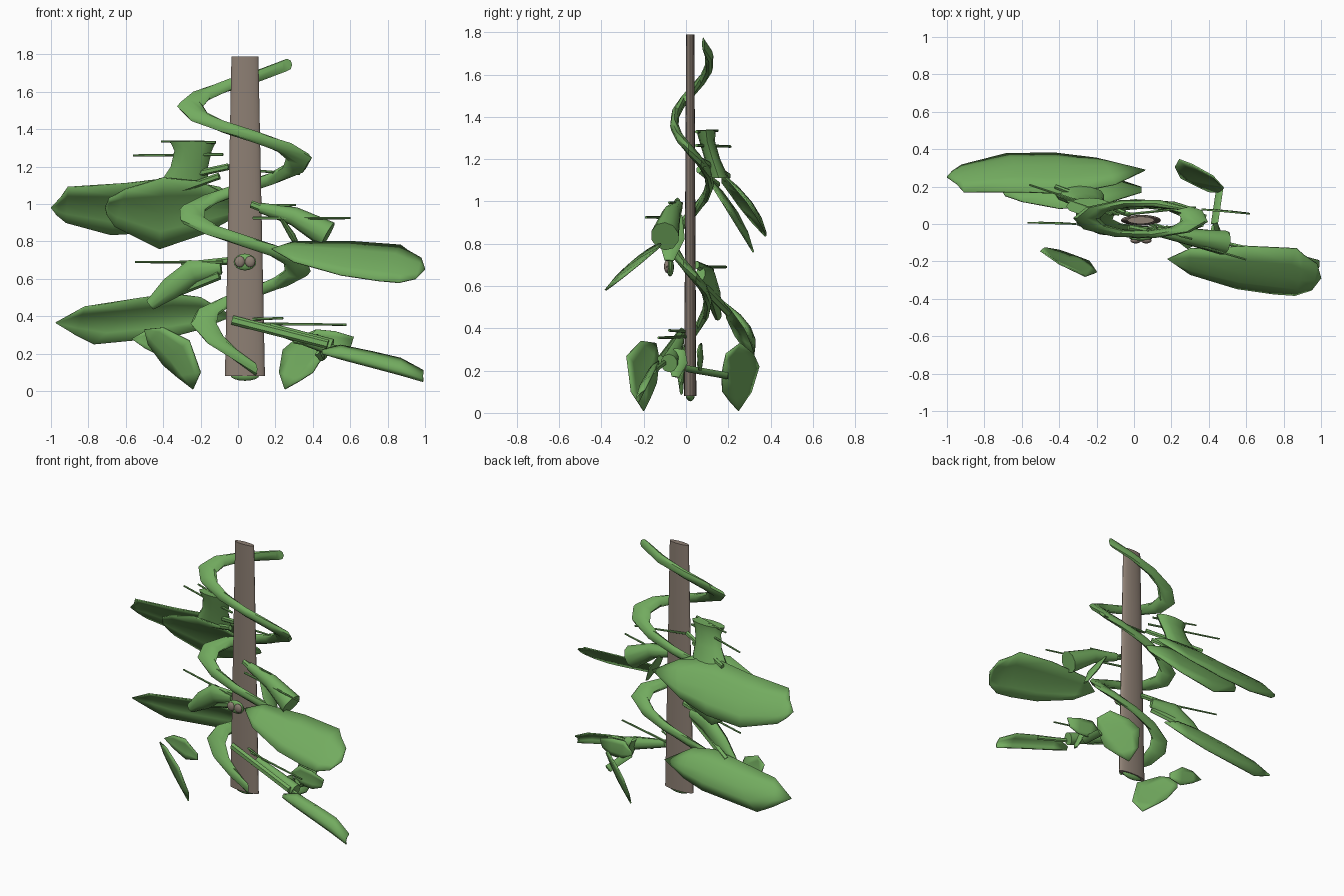
import bpy, bmesh, math
from mathutils import Vector

if "Cube" in bpy.data.objects:
    bpy.data.objects.remove(bpy.data.objects["Cube"])


def material(name, rgb):
    m = bpy.data.materials.new(name)
    m.diffuse_color = (*rgb, 1)
    m.use_nodes = True
    m.node_tree.nodes["Principled BSDF"].inputs["Base Color"].default_value = m.diffuse_color
    return m


GREEN = material("leaf green", (0.17, 0.41, 0.115))
BARK = material("bark brown", (0.27, 0.215, 0.175))


def add(name, bm, mat, angle=40):
    bmesh.ops.recalc_face_normals(bm, faces=bm.faces)
    me = bpy.data.meshes.new(name)
    bm.to_mesh(me)
    bm.free()
    me.materials.append(mat)
    ob = bpy.data.objects.new(name, me)
    bpy.context.collection.objects.link(ob)
    bpy.ops.object.select_all(action='DESELECT')
    bpy.context.view_layer.objects.active = ob
    ob.select_set(True)
    bpy.ops.object.shade_smooth_by_angle(angle=math.radians(angle))
    return ob


def leaf(name, upper, lower, plane, bulge=0.0, rows=4):
    """Blade between two (x, z) edges, lying on y = a + b*x + c*z."""
    a, b, c = plane
    widest = max(abs(u[1] - l[1]) for u, l in zip(upper, lower))
    bm = bmesh.new()
    grid = []
    for (ux, uz), (lx, lz) in zip(upper, lower):
        col = []
        for i in range(rows + 1):
            t = i / rows
            x, z = ux + (lx - ux) * t, uz + (lz - uz) * t
            y = a + b * x + c * z + bulge * 4 * t * (1 - t) * abs(uz - lz) / widest
            col.append(bm.verts.new((x, y, z)))
        grid.append(col)
    for p, q in zip(grid, grid[1:]):
        for i in range(rows):
            bm.faces.new((p[i], q[i], q[i + 1], p[i + 1]))
    bmesh.ops.remove_doubles(bm, verts=bm.verts, dist=0.0005)
    ob = add(name, bm, GREEN)
    s = ob.modifiers.new("thickness", 'SOLIDIFY')
    s.thickness = 0.008
    s.offset = 0


def skin(name, rings, mat):
    """Closed skin over a row of vertex rings given as coordinates."""
    bm = bmesh.new()
    rings = [[bm.verts.new(co) for co in ring] for ring in rings]
    n = len(rings[0])
    for r, s in zip(rings, rings[1:]):
        for k in range(n):
            bm.faces.new((r[k], r[(k + 1) % n], s[(k + 1) % n], s[k]))
    bm.faces.new(rings[0])
    bm.faces.new(rings[-1])
    return add(name, bm, mat)


def tube(name, path, radii, flat=0.4, sides=10, mat=GREEN, level=False):
    """Tapered tube along a path, squashed in depth; level keeps rings horizontal."""
    path = [Vector(p) for p in path]
    rings = []
    for i, (o, r) in enumerate(zip(path, radii)):
        d = (path[min(i + 1, len(path) - 1)] - path[max(i - 1, 0)]).normalized()
        if level:
            d = Vector((0, 0, -1))
        side = d.cross(Vector((0, 1, 0))).normalized()
        deep = side.cross(d)
        rings.append([o + side * r * math.cos(k * math.tau / sides)
                      + deep * r * flat * math.sin(k * math.tau / sides)
                      for k in range(sides)])
    return skin(name, rings, mat)


def ball(name, centre, radii, mat):
    bm = bmesh.new()
    bmesh.ops.create_uvsphere(bm, u_segments=14, v_segments=8, radius=1)
    for v in bm.verts:
        v.co = Vector(c + r * k for c, r, k in zip(centre, radii, v.co))
    add(name, bm, mat)


# Support pole, oval in section, with a green foot
tube("pole", [(.037, .02, .08), (.037, .02, 1.79)], (.107, .072), 0.27, 24, BARK)
ball("pole_foot", (.037, .02, .085), (.08, .022, .03), GREEN)

# Climbing vine: a coarse helix of a wide band, squashed in depth
rings = []
N = 29
for i in range(N):
    u = -0.39 + 2.69 * i / (N - 1)
    a = math.tau * u
    r = 0.293 - 0.14 * max(0, u - 1.5)
    w = 0.035 if i in (0, N - 1) else 0.07
    zc = 1.52 - 0.575 * u - 0.27 * max(0, u - 2)
    ring = []
    for k in range(8):
        t = k * math.tau / 8
        rr = r + w * math.cos(t)
        ring.append((.037 - rr * math.cos(a), .028 - .29 * rr * math.sin(a),
                     zc + .033 * math.sin(t)))
    rings.append(ring)
skin("vine", rings, GREEN)

# Large leaves, left side behind the pole
leaf("upper_left_back_leaf",
     [(-1, .98), (-.95, 1.03), (-.91, 1.09), (-.6, 1.11), (-.35, 1.14), (-.1, 1.09), (.06, 1.0)],
     [(-1, .98), (-.97, .94), (-.92, .9), (-.68, .835), (-.42, .85), (-.2, .9), (.06, 1.0)],
     (1.045, .05, -0.76), 0.04)
leaf("upper_left_front_leaf",
     [(-.71, .98), (-.69, 1.03), (-.6, 1.08), (-.4, 1.14), (-.2, 1.12), (.04, 1.0)],
     [(-.71, .98), (-.7, .94), (-.66, .88), (-.42, .76), (-.18, .84), (.04, .96)],
     (0.79, 0, -0.62), 0.04)
leaf("lower_left_leaf",
     [(-.975, .365), (-.82, .45), (-.5, .5), (-.35, .52), (-.2, .5), (-.03, .4)],
     [(-.975, .365), (-.87, .3), (-.77, .25), (-.35, .29), (-.2, .33), (-.03, .4)],
     (0.52, .07, -0.6), 0.055)

# Large leaves, right side in front of the pole
leaf("upper_right_leaf",
     [(.18, .76), (.3, .8), (.6, .8), (.87, .78), (.91, .75), (.98, .71), (1, .65)],
     [(.18, .76), (.3, .69), (.55, .62), (.75, .59), (.86, .58), (.95, .6), (1, .65)],
     (-1.145, .045, 1.25), -0.03)
leaf("lower_right_leaf",
     [(.45, .22), (.55, .245), (.72, .21), (.87, .175), (.99, .11)],
     [(.45, .2), (.55, .17), (.72, .125), (.87, .085), (.99, .05)],
     (-.25, 0, 0.5), -0.03)

# Low hanging leaves
leaf("low_left_leaf",
     [(-.5, .33), (-.4, .34), (-.26, .27), (-.2, .1), (-.24, .01)],
     [(-.5, .33), (-.48, .25), (-.4, .14), (-.33, .08), (-.24, .01)],
     (-.354, -.66, -.36), -0.01)
leaf("low_right_leaf",
     [(.25, .01), (.22, .1), (.24, .22), (.31, .28), (.42, .33), (.48, .28)],
     [(.25, .01), (.33, .055), (.4, .1), (.45, .18), (.47, .24), (.48, .28)],
     (.43, -.75, .43), 0.01)
leaf("small_right_leaf",
     [(.36, .27), (.42, .33), (.52, .32), (.62, .29)],
     [(.36, .25), (.45, .2), (.53, .2), (.6, .23)],
     (.11, -.09, 0), 0.005)
leaf("small_left_leaf",
     [(-.57, .28), (-.5, .32), (-.41, .32), (-.31, .24)],
     [(-.57, .28), (-.5, .23), (-.4, .18), (-.31, .2)],
     (-.01, -.03, 0), 0.005)

# Rolled young leaves
tube("upper_left_rolled_leaf",
     [(-.24, .095, 1.335), (-.24, .1, 1.285), (-.26, .125, 1.2), (-.29, .155, 1.11)],
     (.123, .1, .1, .13), .37, 12, level=True)
tube("lower_left_rolled_leaf",
     [(-.09, .07, .66), (-.24, .1, .64), (-.36, .13, .55), (-.47, .15, .46)],
     (.035, .065, .06, .03), .6)
tube("upper_right_rolled_leaf",
     [(.12, -.04, .98), (.3, -.07, .935), (.48, -.1, .835)], (.028, .05, .075), .9)
tube("lower_right_rolled_leaf",
     [(.17, -.03, .34), (.5, -.08, .235)], (.025, .045), .9)

# Small side-facing blades below the rolled leaves on the right
tube("upper_right_side_blade",
     [(.22, -.05, .94), (.29, -.07, .83), (.35, -.08, .72)], (.009, .018, .006), 3.6, 8)
tube("lower_right_side_blade",
     [(.42, -.03, .3), (.44, -.04, .24), (.46, -.05, .17)], (.009, .016, .006), 3, 8)

# Flat leaf stalks
for i, (p, q, r) in enumerate([
        ((-.05, .06, 1.2), (-.42, .2, 1.12), .018), ((-.1, .06, 1.15), (-.3, .15, 1.08), .018),
        ((-.02, .05, .7), (-.3, .12, .67), .02), ((-.1, .06, .62), (-.45, .2, .48), .025),
        ((.07, -.04, 1.0), (.25, -.07, .93), .02),
        ((-.03, -.02, .38), (.48, -.12, .25), .025), ((.3, -.06, .27), (.7, -.15, .2), .015)]):
    tube(f"stalk_{i + 1}", [p, q], (r, r), .7, 6)
tube("low_right_stalk", [(.43, 0, .21), (.46, .2, .175)], (.025, .025), .3, 6)

# Thin aerial roots
for i, (p, q) in enumerate([
        ((-.08, .05, 1.265), (-.56, .21, 1.26)), ((-.12, .05, 1.33), (-.41, .15, 1.335)),
        ((-.05, .05, 1.19), (.33, .09, 1.16)), ((-.08, .05, .69), (-.55, .19, .69)),
        ((.08, -.04, .925), (.6, -.19, .925)), ((.08, -.02, .99), (.31, -.08, .995)),
        ((.1, 0, .36), (.58, -.13, .355)), ((.08, 0, .385), (.24, -.08, .39))]):
    tube(f"aerial_root_{i + 1}", [p, q], (.008, .006), 1, 6)

# Small round bud with a pair of brown knobs
ball("bud", (.037, -.075, .69), (.062, .018, .045), GREEN)
for name, x in (("left", .009), ("right", .065)):
    ball(f"{name}_knob", (x, -.09, .692), (.028, .014, .03), BARK)
